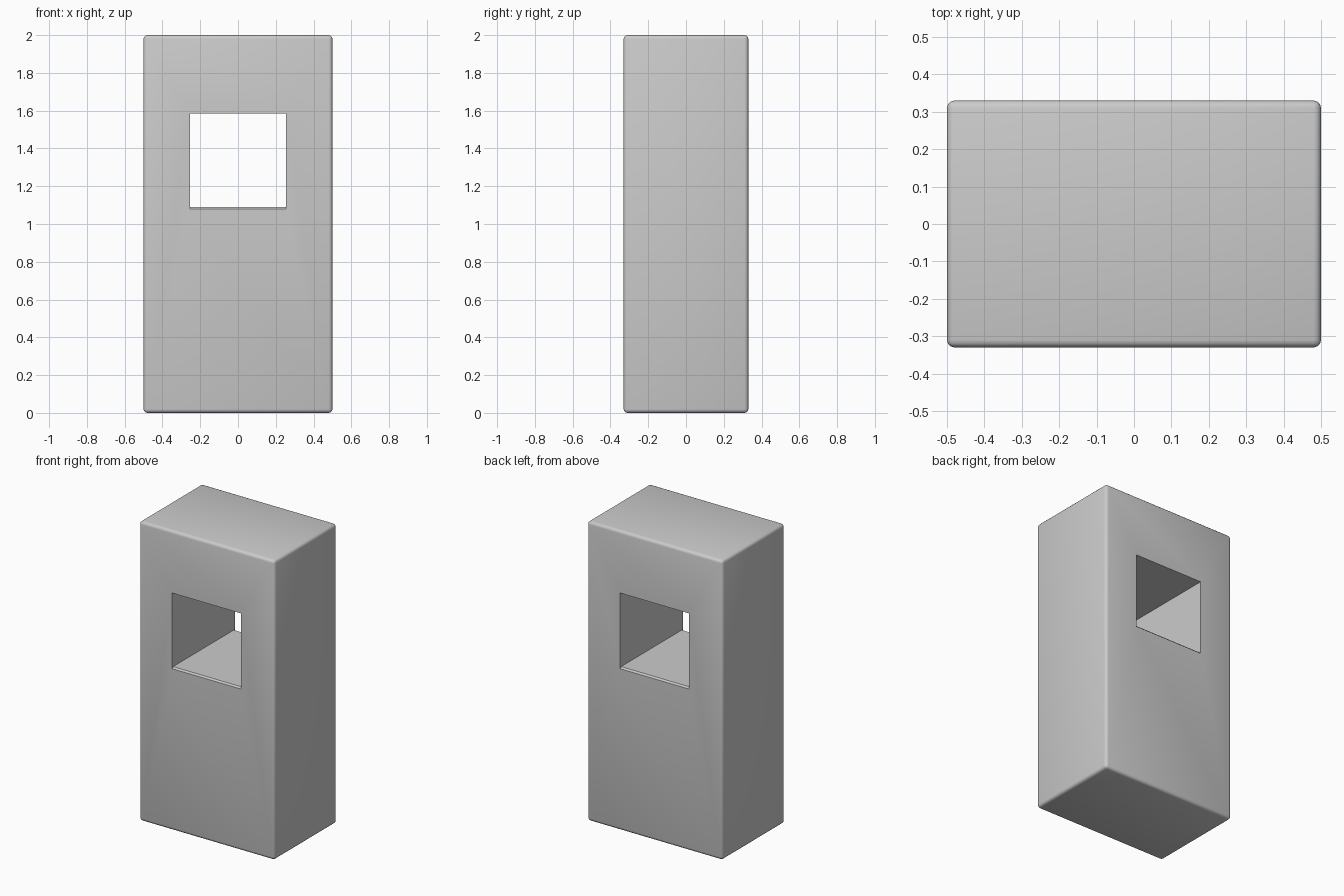
import bpy, bmesh

if "Cube" in bpy.data.objects:
    bpy.data.objects.remove(bpy.data.objects["Cube"])

W, D, H = 1.0, 0.66, 2.0


def make_object(name, bm):
    mesh = bpy.data.meshes.new(name)
    bmesh.ops.recalc_face_normals(bm, faces=bm.faces)
    bm.to_mesh(mesh)
    bm.free()
    obj = bpy.data.objects.new(name, mesh)
    bpy.context.collection.objects.link(obj)
    return obj


# Upright block with softly rounded edges
bm = bmesh.new()
bmesh.ops.create_cube(bm, size=1)
bmesh.ops.scale(bm, vec=(W, D, H), verts=bm.verts)
bmesh.ops.translate(bm, vec=(0, 0, H / 2), verts=bm.verts)
bmesh.ops.bevel(bm, geom=bm.edges[:], offset=0.02, segments=3,
                profile=0.5, affect='EDGES')
block = make_object("block", bm)

# Window cutter: side profile with a slight lip on the sill, extruded across x
sill, head, lip = 1.09, 1.585, 0.01
half = D / 2
profile = [(-half - 0.1, sill - lip), (-half, sill - lip), (-half + lip, sill),
           (half - lip, sill), (half, sill - lip), (half + 0.1, sill - lip),
           (half + 0.1, head), (-half - 0.1, head)]
bm = bmesh.new()
face = bm.faces.new([bm.verts.new((-0.255, y, z)) for y, z in profile])
ext = bmesh.ops.extrude_face_region(bm, geom=[face])
bmesh.ops.translate(bm, vec=(0.51, 0, 0),
                    verts=[g for g in ext["geom"] if isinstance(g, bmesh.types.BMVert)])
cutter = make_object("window_cutter", bm)
cutter.hide_render = True
cutter.hide_set(True)

# Cut the window straight through the block
cut = block.modifiers.new("window", 'BOOLEAN')
cut.operation = 'DIFFERENCE'
cut.solver = 'EXACT'
cut.object = cutter

bpy.context.view_layer.objects.active = block
block.select_set(True)
bpy.ops.object.modifier_apply(modifier=cut.name)
bpy.data.objects.remove(cutter)
bpy.ops.object.shade_smooth_by_angle(angle=0.6)
